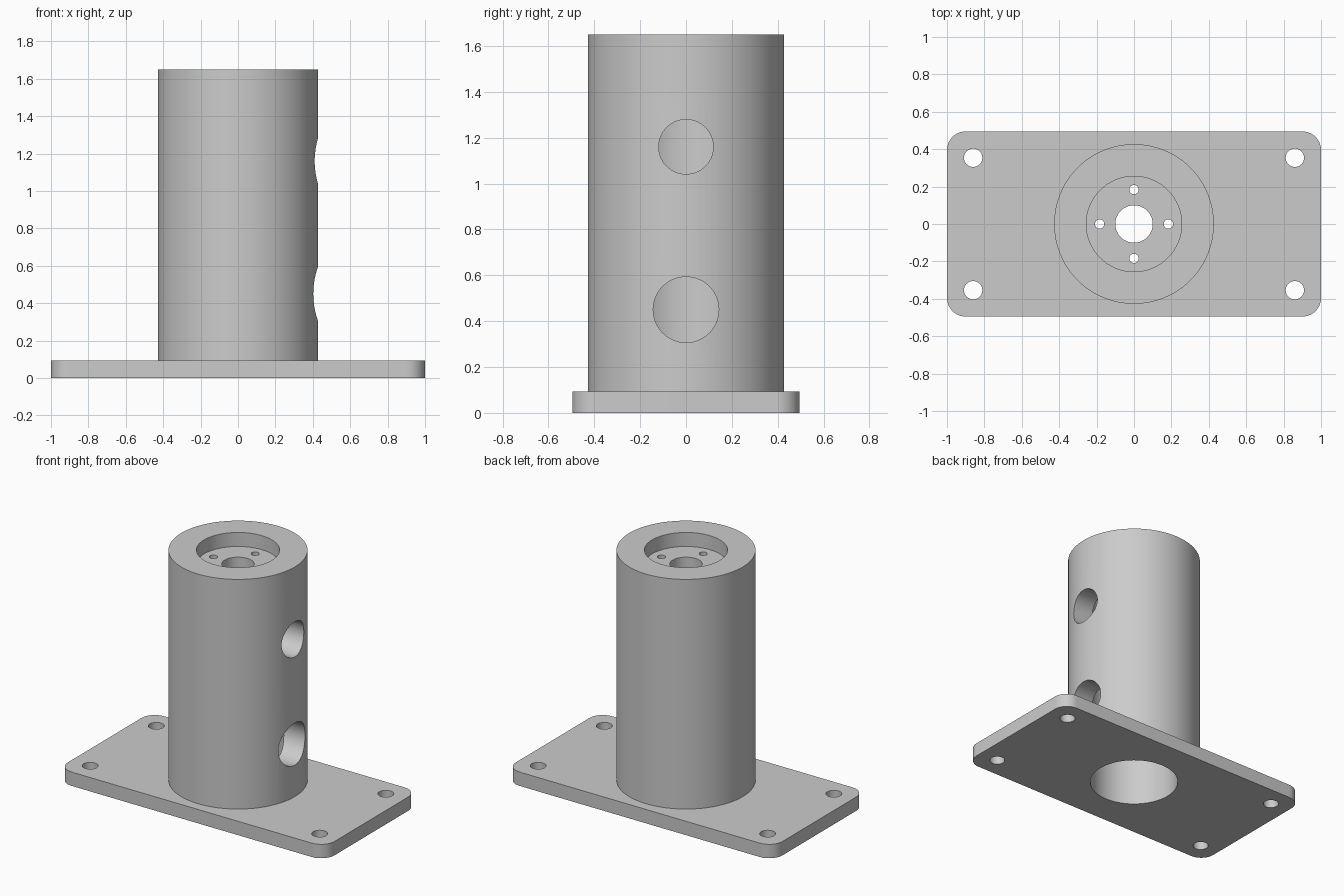
import bpy
import bmesh
import math
from mathutils import Matrix, Vector

PLATE_H, TOP = 0.094, 1.65
POST_R, BORE_R = 0.427, 0.283
RECESS_Z, WEB_Z = 1.555, 1.45

if "Cube" in bpy.data.objects:
    bpy.data.objects.remove(bpy.data.objects["Cube"])

grey = bpy.data.materials.new("machined_grey")
grey.use_nodes = True
colour = (0.6, 0.6, 0.6, 1)
grey.diffuse_color = colour
grey.node_tree.nodes["Principled BSDF"].inputs["Base Color"].default_value = colour


def finish(name, bm):
    mesh = bpy.data.meshes.new(name)
    bm.to_mesh(mesh)
    bm.free()
    mesh.materials.append(grey)
    obj = bpy.data.objects.new(name, mesh)
    bpy.context.collection.objects.link(obj)
    return obj


def cylinder(name, radius, start, end, segments=48):
    """Solid cylinder running between two points."""
    a, b = Vector(start), Vector(end)
    turn = (b - a).to_track_quat('Z', 'Y').to_matrix().to_4x4()
    bm = bmesh.new()
    bmesh.ops.create_cone(bm, cap_ends=True, segments=segments, radius1=radius,
                          radius2=radius, depth=(b - a).length,
                          matrix=Matrix.Translation((a + b) / 2) @ turn)
    return finish(name, bm)


def combine(target, tool, operation):
    tool.hide_render = True
    mod = target.modifiers.new(tool.name, 'BOOLEAN')
    mod.operation, mod.object, mod.solver = operation, tool, 'EXACT'
    bpy.context.view_layer.objects.active = target
    bpy.ops.object.modifier_apply(modifier=mod.name)
    bpy.data.objects.remove(tool)


def drill(target, name, radius, x, y, low, high, segments=48):
    combine(target, cylinder(name, radius, (x, y, low), (x, y, high), segments),
            'DIFFERENCE')


# Base plate with rounded corners
bm = bmesh.new()
bmesh.ops.create_cube(bm, size=1, matrix=Matrix.Translation((0, 0, PLATE_H / 2))
                      @ Matrix.Diagonal((2, 0.99, PLATE_H, 1)))
uprights = [e for e in bm.edges
            if abs(e.verts[0].co.z - e.verts[1].co.z) > PLATE_H / 2]
bmesh.ops.bevel(bm, geom=uprights, offset=0.1, segments=12, profile=0.5,
                affect='EDGES')
body = finish("flanged_post", bm)

# Post fused to the plate
combine(body, cylinder("post", POST_R, (0, 0, PLATE_H / 2), (0, 0, TOP), 96), 'UNION')

# Bore from below, recess from above, and the centre hole through the web
drill(body, "bore", BORE_R, 0, 0, -0.1, WEB_Z, 96)
drill(body, "recess", 0.255, 0, 0, RECESS_Z, TOP + 0.1, 96)
drill(body, "centre_hole", 0.1, 0, 0, WEB_Z - 0.1, TOP)

# Four small screw holes around the centre
for i in range(4):
    angle = i * math.pi / 2
    drill(body, "screw_hole", 0.025, 0.184 * math.cos(angle),
          0.184 * math.sin(angle), WEB_Z - 0.1, TOP, 24)

# Corner bolt holes
for sx in (-1, 1):
    for sy in (-1, 1):
        drill(body, "bolt_hole", 0.049, sx * 0.86, sy * 0.354, -0.1, 0.2, 32)

# Two access holes through one side of the wall
for z, radius in ((0.45, 0.143), (1.16, 0.119)):
    combine(body, cylinder("access_hole", radius, (0.05, 0, z), (0.6, 0, z), 64),
            'DIFFERENCE')

bpy.ops.object.select_all(action='DESELECT')
body.select_set(True)
bpy.context.view_layer.objects.active = body
bpy.ops.object.shade_smooth_by_angle(angle=math.radians(30))
